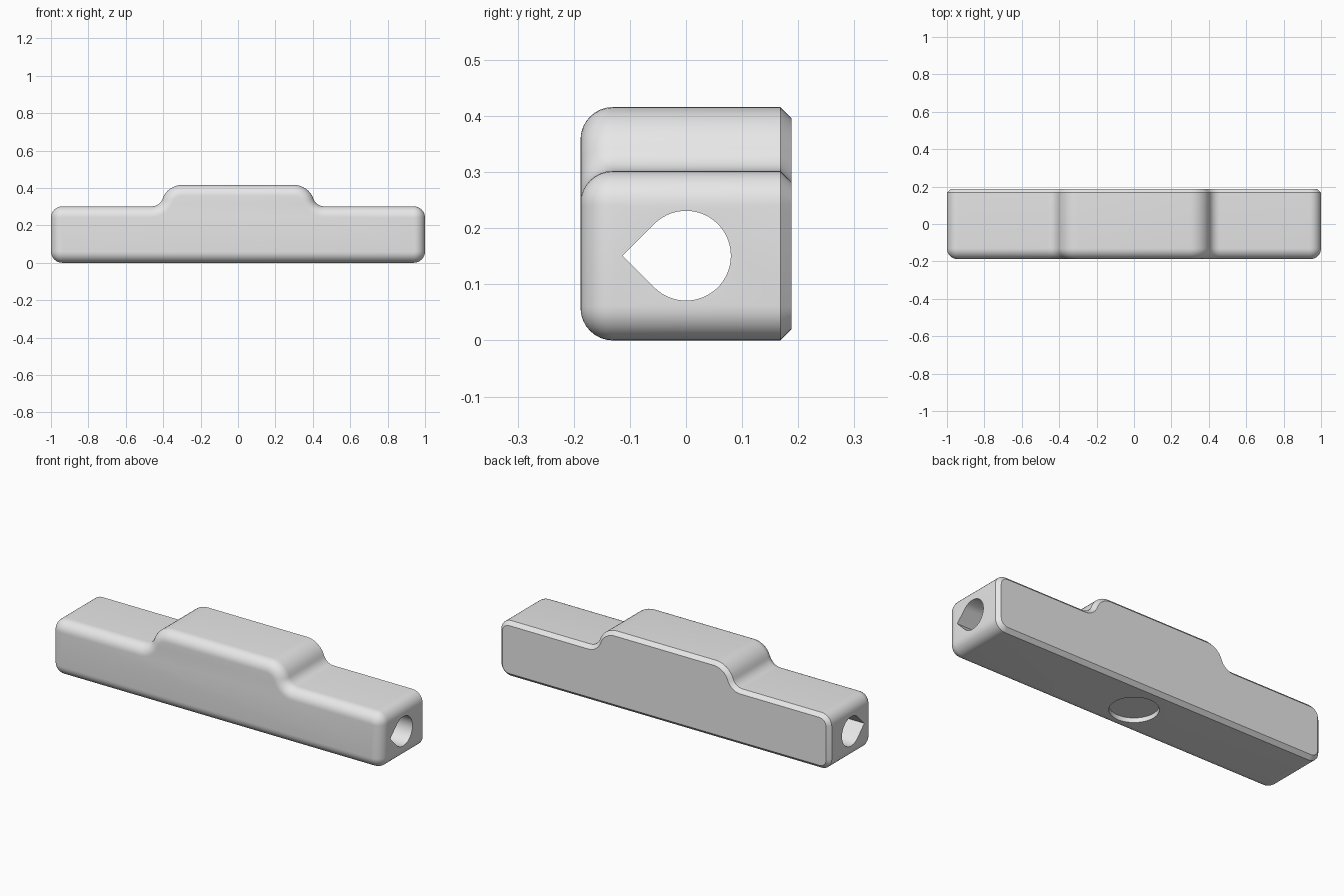
import bpy, bmesh
from math import sin, cos, pi, radians, atan2

if "Cube" in bpy.data.objects:
    bpy.data.objects.remove(bpy.data.objects["Cube"], do_unlink=True)

HALF_DEPTH = 0.188
LOW, HIGH = 0.302, 0.416      # end block height and hump height
CORNER = 0.061                # end corner radius
ROUND = 0.058                 # front edge rounding
CHAMFER = 0.02                # back edge chamfer
HUMP_X, FOOT_X = 0.30, 0.46   # where the hump's flat top and its foot end
FOOT_R = 0.06

grey = bpy.data.materials.new("light grey")
grey.diffuse_color = (0.8, 0.8, 0.8, 1)
grey.use_nodes = True
grey.node_tree.nodes["Principled BSDF"].inputs["Base Color"].default_value = (0.8, 0.8, 0.8, 1)


def arc(cx, cz, r, start, end, steps=8):
    return [(cx + r * cos(start + (end - start) * i / steps),
             cz + r * sin(start + (end - start) * i / steps)) for i in range(steps + 1)]


def outline(inset):
    """Side profile, shrunk inward by the given inset."""
    slope = 2 * atan2(HIGH - LOW, FOOT_X - HUMP_X)
    top_r = (FOOT_X - HUMP_X) / sin(slope) - FOOT_R
    r = CORNER - inset
    half = arc(1 - CORNER, CORNER, r, -pi / 2, 0)
    half += arc(1 - CORNER, LOW - CORNER, r, 0, pi / 2)
    half += arc(FOOT_X, LOW + FOOT_R, FOOT_R + inset, -pi / 2, -pi / 2 - slope)
    half += arc(HUMP_X, HIGH - top_r, top_r - inset, pi / 2 - slope, pi / 2)[1:]
    return half + [(-x, z) for x, z in reversed(half)]


def loft(name, rings):
    """Skin a list of equal rings and close both ends."""
    bm = bmesh.new()
    loops = [[bm.verts.new(p) for p in ring] for ring in rings]
    n = len(loops[0])
    for a, b in zip(loops, loops[1:]):
        for i in range(n):
            j = (i + 1) % n
            bm.faces.new((a[i], a[j], b[j], b[i]))
    bm.faces.new(loops[0])
    bm.faces.new(loops[-1])
    bmesh.ops.recalc_face_normals(bm, faces=bm.faces)
    mesh = bpy.data.meshes.new(name)
    bm.to_mesh(mesh)
    bm.free()
    mesh.materials.append(grey)
    obj = bpy.data.objects.new(name, mesh)
    bpy.context.collection.objects.link(obj)
    return obj


# Body: rounded front edge, straight middle, chamfered back edge
layers = [(ROUND * (1 - cos(a)), -HALF_DEPTH + ROUND * (1 - sin(a)))
          for a in (pi / 2 * (1 - i / 8) for i in range(9))][::-1]
layers = layers[::-1]
layers = [(d, y) for d, y in layers]
layers += [(0, HALF_DEPTH - CHAMFER), (CHAMFER, HALF_DEPTH)]
body = loft("body", [[(x, y, z) for x, z in outline(d)] for d, y in layers])

# Teardrop channel along the whole length, pointing to the front
drop = arc(0, 0.151, 0.08, -radians(135), radians(135), 40) + [(-0.113, 0.151)]
channel = loft("channel_cutter", [[(x, y, z) for y, z in drop] for x in (-1.2, 1.2)])

# Shallow round recess in the underside
disc = arc(0, 0, 0.12, 0, 2 * pi, 48)[:-1]
recess = loft("recess_cutter", [[(x, y, z) for x, y in disc] for z in (-0.1, 0.025)])

bpy.context.view_layer.objects.active = body
body.select_set(True)
for cutter in (channel, recess):
    cutter.hide_render = True
    cut = body.modifiers.new("cut", 'BOOLEAN')
    cut.operation = 'DIFFERENCE'
    cut.solver = 'EXACT'
    cut.object = cutter
    bpy.ops.object.modifier_apply(modifier=cut.name)
    bpy.data.objects.remove(cutter, do_unlink=True)

bpy.ops.object.shade_smooth_by_angle(angle=radians(30))
